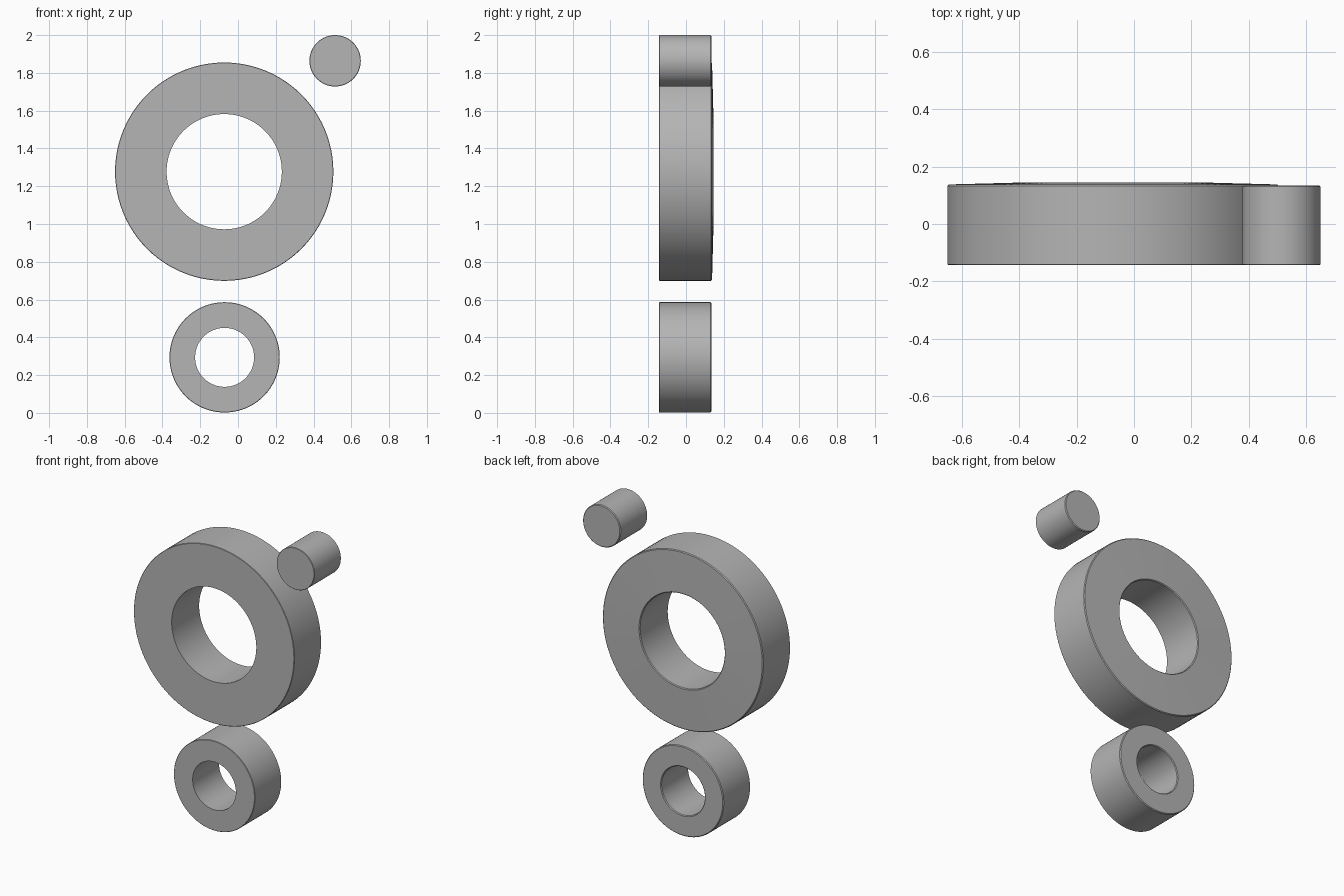
import bpy, bmesh, math

if "Cube" in bpy.data.objects:
    bpy.data.objects.remove(bpy.data.objects["Cube"])

grey = bpy.data.materials.new("plain grey")
grey.diffuse_color = (0.46, 0.46, 0.46, 1)
grey.use_nodes = True
grey.node_tree.nodes["Principled BSDF"].inputs["Base Color"].default_value = grey.diffuse_color
SEGMENTS = 96
FRONT = -0.143
EDGE = 0.005


def turned_part(name, x, z, profile, closed):
    """Spin a (radius, y) profile around an axis parallel to y."""
    bm = bmesh.new()
    verts = [bm.verts.new((r, y, 0)) for r, y in profile]
    edges = [bm.edges.new(pair) for pair in zip(verts, verts[1:])]
    if closed:
        edges.append(bm.edges.new((verts[-1], verts[0])))
    bmesh.ops.spin(bm, geom=verts + edges, cent=(0, 0, 0), axis=(0, 1, 0),
                   angle=math.tau, steps=SEGMENTS, use_duplicate=False)
    bmesh.ops.remove_doubles(bm, verts=bm.verts, dist=1e-5)
    bmesh.ops.recalc_face_normals(bm, faces=bm.faces)
    mesh = bpy.data.meshes.new(name)
    bm.to_mesh(mesh)
    bm.free()
    mesh.materials.append(grey)
    ob = bpy.data.objects.new(name, mesh)
    bpy.context.collection.objects.link(ob)
    ob.location = (x, 0, z)
    bpy.ops.object.select_all(action='DESELECT')
    bpy.context.view_layer.objects.active = ob
    ob.select_set(True)
    bpy.ops.object.shade_smooth_by_angle(angle=math.radians(30))
    return ob


def ring(name, x, z, outer, inner, back_outer, back_inner):
    profile = [(inner, FRONT), (outer - EDGE / 2, FRONT),
               (outer, FRONT + EDGE / 2), (outer, back_outer - EDGE),
               (outer - EDGE, back_outer), (inner + EDGE, back_inner),
               (inner, back_inner - EDGE)]
    return turned_part(name, x, z, profile, True)


# Large ring, its back face rising slightly towards the hole
ring("large_ring", -0.073, 1.277, 0.578, 0.305, 0.138, 0.145)
# Small ring below
ring("small_ring", -0.071, 0.294, 0.292, 0.156, 0.134, 0.134)
# Solid pin at the upper right
turned_part("pin", 0.514, 1.864, [
    (0, FRONT), (0.136 - EDGE / 2, FRONT), (0.136, FRONT + EDGE / 2),
    (0.136, 0.135 - EDGE), (0.136 - EDGE, 0.135), (0, 0.135)], False)
